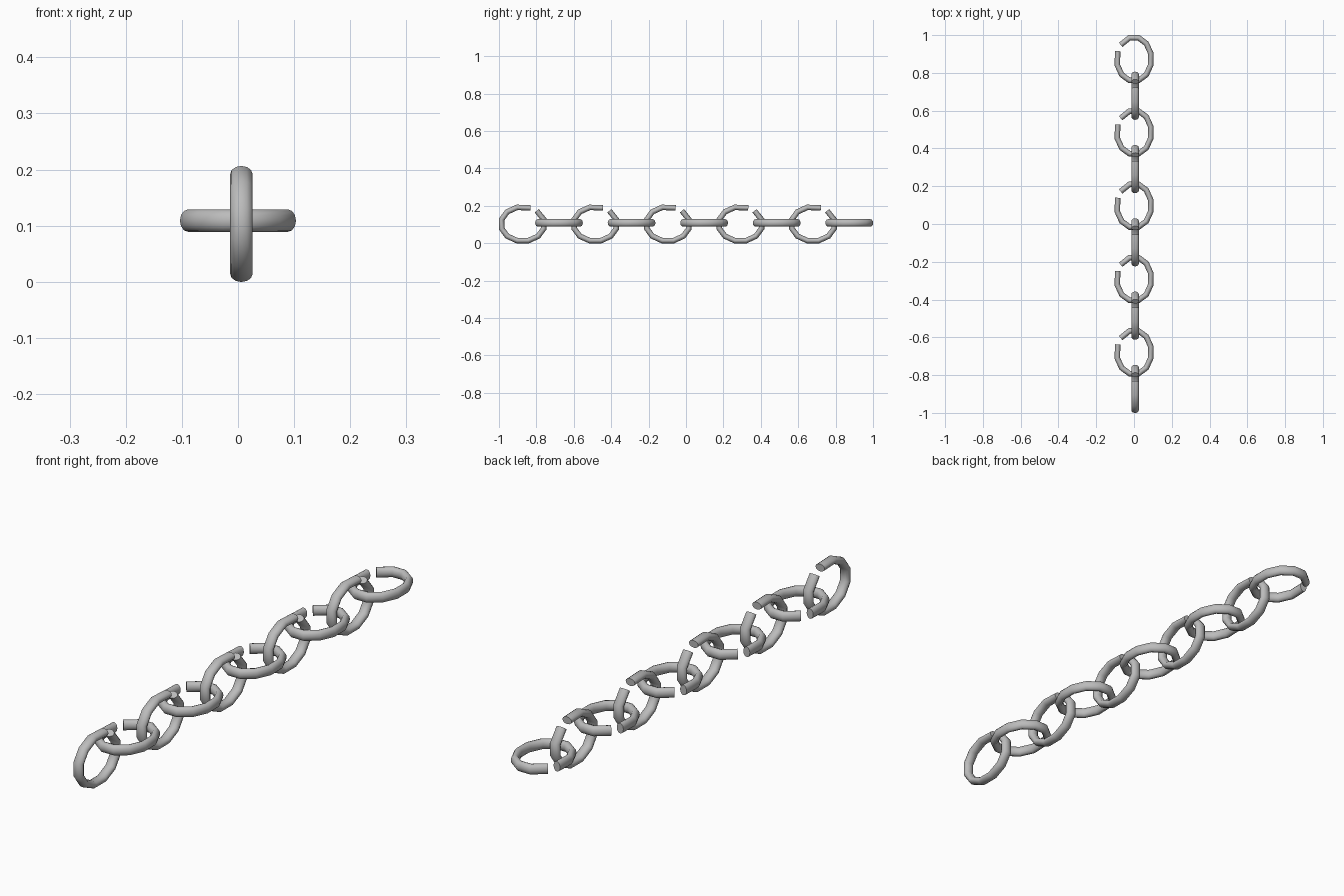
import bpy, math
from mathutils import Vector

if "Cube" in bpy.data.objects:
    bpy.data.objects.remove(bpy.data.objects["Cube"])

N_LINKS = 10
PITCH = 0.194
WIDE, THIN = 0.02, 0.0145    # wire radius across and within the link plane
SIDES = 12
A, B = 0.117, 0.092          # half length (along y) and half width of wire centre line
# twelve-sided oval, degrees from +y, opened by a gap between 50 and 69
ANGLES = [69] + [105 + 30 * i for i in range(10)] + [410]


def link_mesh(name):
    pts = [Vector((0, A * math.cos(math.radians(t)), B * math.sin(math.radians(t)))) for t in ANGLES]
    last = len(pts) - 1
    verts, faces = [], []
    for i, p in enumerate(pts):
        i0, i1 = max(i - 1, 0), min(i, last - 1)
        d0 = (pts[i0 + 1] - pts[i0]).normalized()
        d1 = (pts[i1 + 1] - pts[i1]).normalized()
        tan = (d0 + d1).normalized()
        side = Vector((0, tan.z, -tan.y)) / tan.dot(d1)   # mitred joint
        for k in range(SIDES):
            a = math.tau * k / SIDES
            verts.append(p + THIN * math.cos(a) * side + Vector((WIDE * math.sin(a), 0, 0)))
    for i in range(last):
        for k in range(SIDES):
            m = (k + 1) % SIDES
            faces.append((i * SIDES + k, i * SIDES + m, (i + 1) * SIDES + m, (i + 1) * SIDES + k))
    # end caps
    faces.append(tuple(reversed(range(SIDES))))
    faces.append(tuple(last * SIDES + k for k in range(SIDES)))
    me = bpy.data.meshes.new(name)
    me.from_pydata([tuple(v) for v in verts], [], faces)
    me.update()
    return me


# dark steel
steel = bpy.data.materials.new("steel")
steel.diffuse_color = (0.5, 0.5, 0.5, 1)
steel.use_nodes = True
steel.node_tree.nodes["Principled BSDF"].inputs["Base Color"].default_value = steel.diffuse_color

# alternating upright and flat links along y
for n in range(N_LINKS):
    flat = n % 2
    name = f"{'flat' if flat else 'upright'}_link_{n + 1}"
    ob = bpy.data.objects.new(name, link_mesh(name))
    ob.data.materials.append(steel)
    bpy.context.collection.objects.link(ob)
    y = (n - (N_LINKS - 1) / 2) * PITCH
    ob.location = (0, y, 0.109) if flat else (0.006, y, 0.103)
    ob.rotation_euler = (0, math.radians(-90) if flat else 0, 0)
    ob.select_set(True)
    bpy.context.view_layer.objects.active = ob

bpy.ops.object.shade_smooth_by_angle(angle=math.radians(50))
